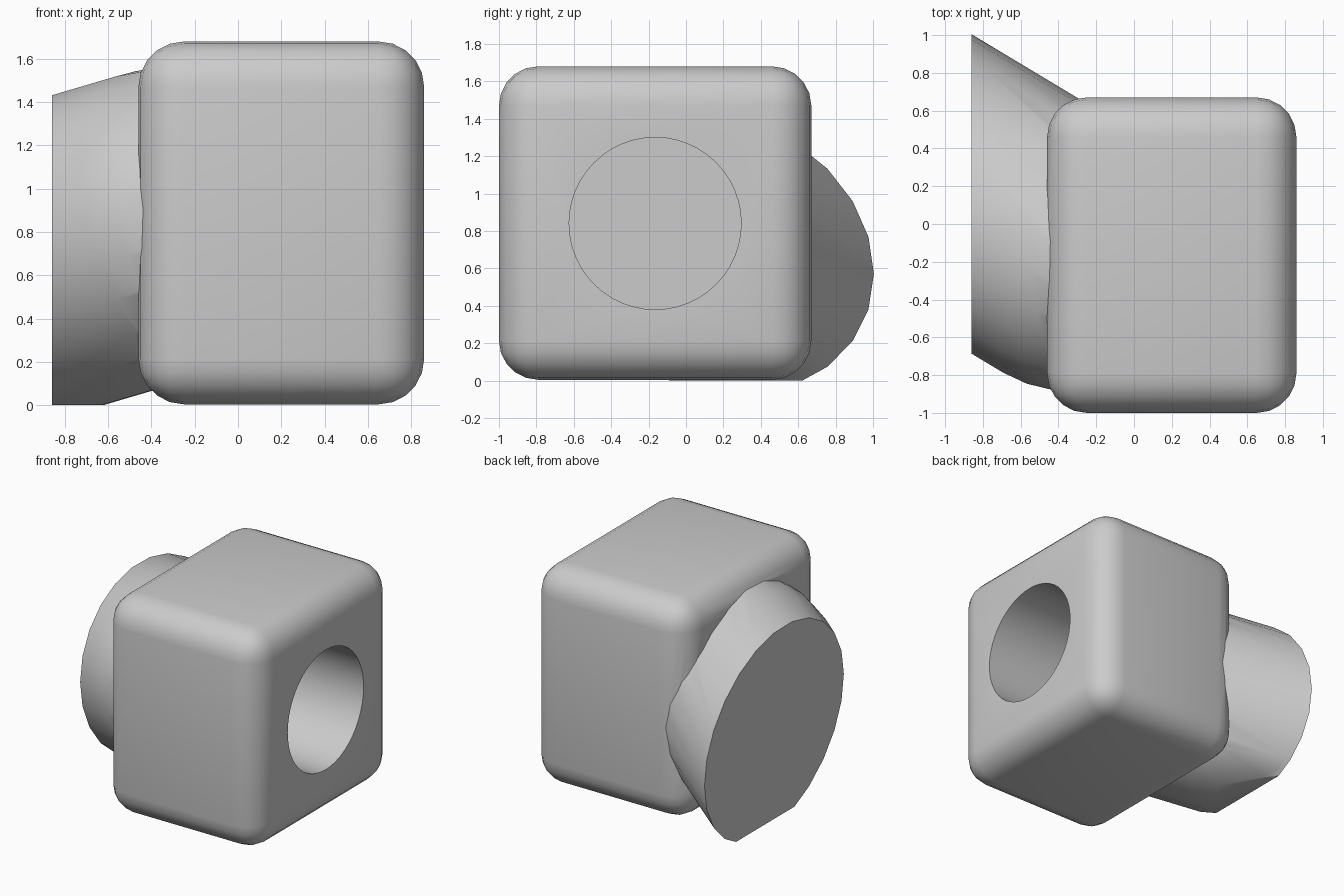
import bpy, bmesh
from math import sin, cos, pi, radians
from mathutils import Vector, Matrix

if "Cube" in bpy.data.objects:
    bpy.data.objects.remove(bpy.data.objects["Cube"])

grey = bpy.data.materials.new("plain grey")
grey.use_nodes = True
colour = (0.6, 0.6, 0.6, 1)
grey.diffuse_color = colour
grey.node_tree.nodes["Principled BSDF"].inputs["Base Color"].default_value = colour

BEND = Vector((-0.32, -0.165, 0.84))    # where the bore changes direction
AXIS = Vector((-1, 0.6, -0.295))        # direction of the angled spout
OUTER, BORE = 0.725, 0.46


def make_object(name, bm):
    bmesh.ops.recalc_face_normals(bm, faces=bm.faces)
    mesh = bpy.data.meshes.new(name)
    bm.to_mesh(mesh)
    bm.free()
    mesh.materials.append(grey)
    obj = bpy.data.objects.new(name, mesh)
    bpy.context.collection.objects.link(obj)
    return obj


def round_ended_rod(radius, length, sides, rings=8):
    """Rod along AXIS from BEND, with a hemisphere at its start."""
    bm = bmesh.new()
    profile = [(radius * sin(i * pi / 2 / rings), -radius * cos(i * pi / 2 / rings))
               for i in range(rings + 1)]
    profile += [(radius, length), (0, length)]
    verts = [bm.verts.new((r, 0, z)) for r, z in profile]
    edges = [bm.edges.new(pair) for pair in zip(verts, verts[1:])]
    bmesh.ops.spin(bm, geom=verts + edges, cent=(0, 0, 0), axis=(0, 0, 1),
                   angle=2 * pi, steps=sides, use_merge=False)
    bmesh.ops.remove_doubles(bm, verts=bm.verts, dist=0.0005)
    turn = AXIS.to_track_quat('Z', 'Y').to_matrix().to_4x4()
    bm.transform(Matrix.Translation(BEND) @ turn)
    return bm


def trim(bm, point, normal):
    """Slice off everything beyond a plane and close the cut."""
    bmesh.ops.bisect_plane(bm, geom=bm.verts[:] + bm.edges[:] + bm.faces[:],
                           plane_co=point, plane_no=normal, clear_outer=True)
    rim = [e for e in bm.edges if e.is_boundary]
    bmesh.ops.holes_fill(bm, edges=rim, sides=0)


def combine(target, other, operation):
    mod = target.modifiers.new(operation.lower(), 'BOOLEAN')
    mod.operation = operation
    mod.solver = 'EXACT'
    mod.object = other
    bpy.ops.object.select_all(action='DESELECT')
    target.select_set(True)
    bpy.context.view_layer.objects.active = target
    bpy.ops.object.modifier_apply(modifier=mod.name)
    bpy.data.objects.remove(other)


# Rounded block
low, high = Vector((-0.46, -1, 0.004)), Vector((0.86, 0.67, 1.68))
bm = bmesh.new()
bmesh.ops.create_cube(bm, size=1)
bm.transform(Matrix.Translation((low + high) / 2) @ Matrix.Diagonal(high - low).to_4x4())
bmesh.ops.bevel(bm, geom=bm.edges[:], offset=0.21, segments=5, profile=0.5,
                affect='EDGES', clamp_overlap=True)
body = make_object("pipe_elbow_block", bm)

# Angled spout, cut flat at its mouth and underside
bm = round_ended_rod(OUTER, 2, 24)
trim(bm, (-0.86, 0, 0), (-1, 0, 0))
trim(bm, (0, 0, 0), (0, 0, -1))
combine(body, make_object("angled_spout", bm), 'UNION')

# Bore through the spout, then the straight bore from the block's side
bore = make_object("angled_bore", round_ended_rod(BORE, 2, 24))
bore.hide_render = True
combine(body, bore, 'DIFFERENCE')

bm = bmesh.new()
bmesh.ops.create_cone(bm, cap_ends=True, segments=48, radius1=BORE, radius2=BORE, depth=1.5)
bm.transform(Matrix.Translation(BEND + Vector((0.75, 0, 0))) @ Matrix.Rotation(pi / 2, 4, 'Y'))
bore = make_object("straight_bore", bm)
bore.hide_render = True
combine(body, bore, 'DIFFERENCE')

body.select_set(True)
bpy.context.view_layer.objects.active = body
bpy.ops.object.shade_smooth_by_angle(angle=radians(32))
